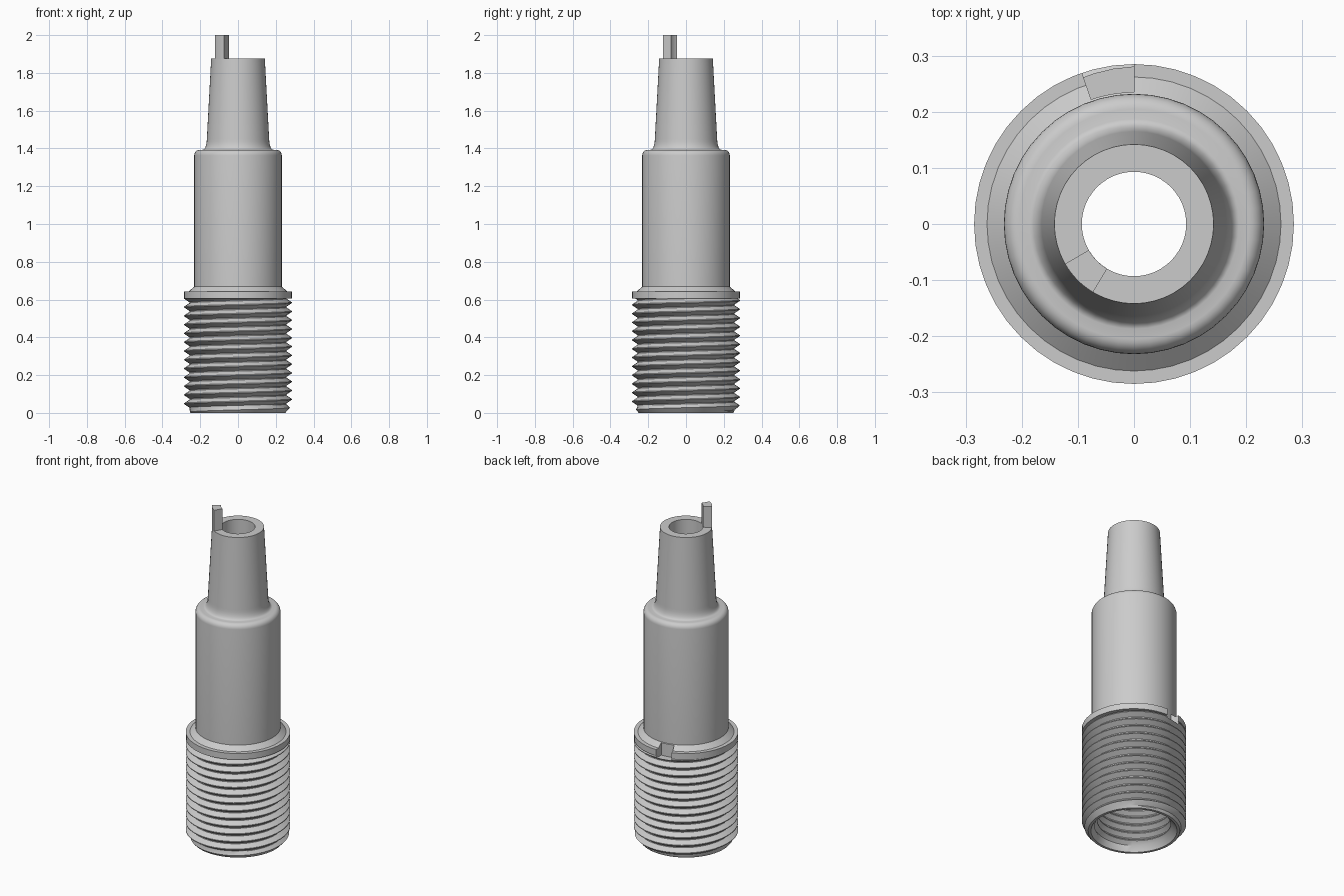
import bpy, bmesh
from math import sin, cos, tau, radians, floor, ceil

if "Cube" in bpy.data.objects:
    bpy.data.objects.remove(bpy.data.objects["Cube"], do_unlink=True)

SEGMENTS = 48
PITCH = 0.0465

metal = bpy.data.materials.new("grey metal")
metal.use_nodes = True
grey = (0.6, 0.6, 0.6, 1)
metal.diffuse_color = grey
metal.node_tree.nodes["Principled BSDF"].inputs["Base Color"].default_value = grey


def make_object(name, bm):
    bmesh.ops.recalc_face_normals(bm, faces=bm.faces)
    mesh = bpy.data.meshes.new(name)
    bm.to_mesh(mesh)
    bm.free()
    mesh.materials.append(metal)
    obj = bpy.data.objects.new(name, mesh)
    bpy.context.collection.objects.link(obj)
    return obj


def smooth(obj):
    bpy.ops.object.select_all(action="DESELECT")
    obj.select_set(True)
    bpy.context.view_layer.objects.active = obj
    bpy.ops.object.shade_smooth_by_angle(angle=radians(30))


def thread(turn, z0, z1, root, crest):
    """Points up one side of a right-handed thread, at a given part of a turn."""
    points = []
    for n in range(floor(z0 / PITCH) - 2, ceil(z1 / PITCH) + 2):
        for step in (0, 0.1, 0.5, 0.6):
            z = min(max((n + step + turn) * PITCH, z0), z1)
            phase = (z / PITCH - turn) % 1
            if phase < 0.1:
                rise = 0
            elif phase < 0.5:
                rise = (phase - 0.1) / 0.4
            elif phase < 0.6:
                rise = 1
            else:
                rise = (1 - phase) / 0.4
            points.append((root + (crest - root) * rise, z))
    return points


def profile(turn):
    """Closed section: outer thread, collar, barrel, neck, bore, inner thread."""
    outer = [(min(r, 0.25 + 0.9 * z), z)
             for r, z in thread(turn, 0, 0.605, 0.257, 0.285)]
    collar = [(0.285, 0.605), (0.285, 0.642), (0.262, 0.642), (0.232, 0.668)]
    shoulder = [(0.205 + 0.027 * cos(radians(a)), 1.363 + 0.03 * sin(radians(a)))
                for a in range(0, 91, 15)]
    fillet = [(0.187 - 0.022 * sin(radians(a)), 1.45 - 0.057 * cos(radians(a)))
              for a in range(0, 91, 15)]
    bore = [(0.142, 1.875), (0.093, 1.875), (0.093, 0.62), (0.2, 0.56)]
    inner = thread(turn, 0.035, 0.55, 0.222, 0.2)[::-1]
    return outer + collar + shoulder + fillet + bore + inner + [(0.235, 0)]


def sector(name, r0, r1, a0, a1, z0, z1, steps=8):
    """Upright block bounded by two arcs."""
    bm = bmesh.new()
    angles = [radians(a0 + (a1 - a0) * i / steps) for i in range(steps + 1)]
    outline = [(r0 * cos(a), r0 * sin(a)) for a in angles]
    outline += [(r1 * cos(a), r1 * sin(a)) for a in reversed(angles)]
    base = bm.faces.new([bm.verts.new((x, y, z0)) for x, y in outline])
    top = bmesh.ops.extrude_face_region(bm, geom=[base])["geom"]
    bmesh.ops.translate(bm, vec=(0, 0, z1 - z0),
                        verts=[v for v in top if isinstance(v, bmesh.types.BMVert)])
    return make_object(name, bm)


# Threaded body, swept around the axis
bm = bmesh.new()
columns = []
for i in range(SEGMENTS + 1):
    a = tau * i / SEGMENTS
    columns.append([bm.verts.new((r * cos(a), r * sin(a), z))
                    for r, z in profile(i / SEGMENTS)])
for left, right in zip(columns, columns[1:]):
    for j in range(len(left)):
        k = (j + 1) % len(left)
        bm.faces.new((left[j], right[j], right[k], left[k]))
bmesh.ops.remove_doubles(bm, verts=bm.verts, dist=0.00005)
body = make_object("threaded_body", bm)

# Notch cut through the collar at the back
cutter = sector("notch_cutter", 0.235, 0.32, 90, 109, 0.59, 0.7)
cutter.hide_render = True
cut = body.modifiers.new("collar notch", "BOOLEAN")
cut.operation = "DIFFERENCE"
cut.solver = "EXACT"
cut.object = cutter
bpy.ops.object.select_all(action="DESELECT")
body.select_set(True)
bpy.context.view_layer.objects.active = body
bpy.ops.object.modifier_apply(modifier=cut.name)
bpy.data.objects.remove(cutter, do_unlink=True)
smooth(body)

# Locating tab on the rim of the neck
tab = sector("locating_tab", 0.093, 0.142, 210, 239, 1.87, 2.0)
smooth(tab)
